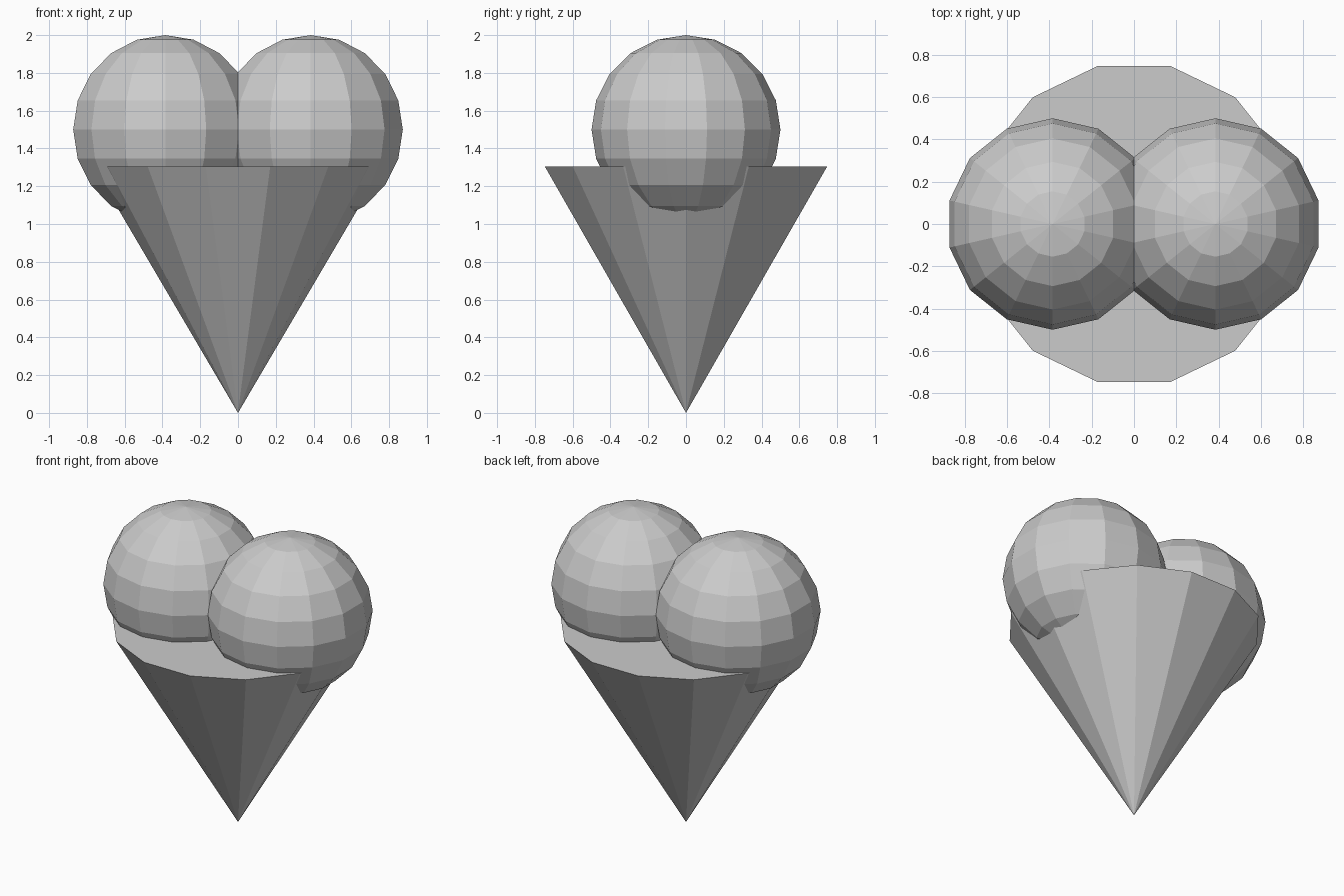
import bpy

old = bpy.data.objects.get("Cube")
if old:
    bpy.data.objects.remove(old, do_unlink=True)

SIDES = 14
RIM_HEIGHT = 1.305
RIM_RADIUS = 0.767
SCOOP_RADIUS = 0.5
SCOOP_OFFSET = 0.385

# Single plain colour
grey = bpy.data.materials.new("light_grey")
grey.use_nodes = True
colour = (0.6, 0.6, 0.6, 1)
grey.diffuse_color = colour
grey.node_tree.nodes["Principled BSDF"].inputs["Base Color"].default_value = colour


def finish(name):
    obj = bpy.context.object
    obj.name = obj.data.name = name
    # Turn a side corner towards x, as on both cone and scoops
    obj.rotation_euler.z = 1.5707963
    obj.data.materials.clear()
    obj.data.materials.append(grey)
    bpy.ops.object.shade_flat()
    return obj


# Cone standing on its tip, closed by a flat top
bpy.ops.mesh.primitive_cone_add(
    vertices=SIDES, radius1=0, radius2=RIM_RADIUS, depth=RIM_HEIGHT,
    end_fill_type='NGON', location=(0, 0, RIM_HEIGHT / 2))
finish("wafer_cone")

# Two scoops side by side, meeting in the middle
for name, side in (("left_scoop", 1), ("right_scoop", -1)):
    bpy.ops.mesh.primitive_uv_sphere_add(
        segments=SIDES, ring_count=10, radius=SCOOP_RADIUS,
        location=(side * SCOOP_OFFSET, 0, 2 - SCOOP_RADIUS))
    scoop = finish(name)
    scoop.rotation_euler.z = 0
